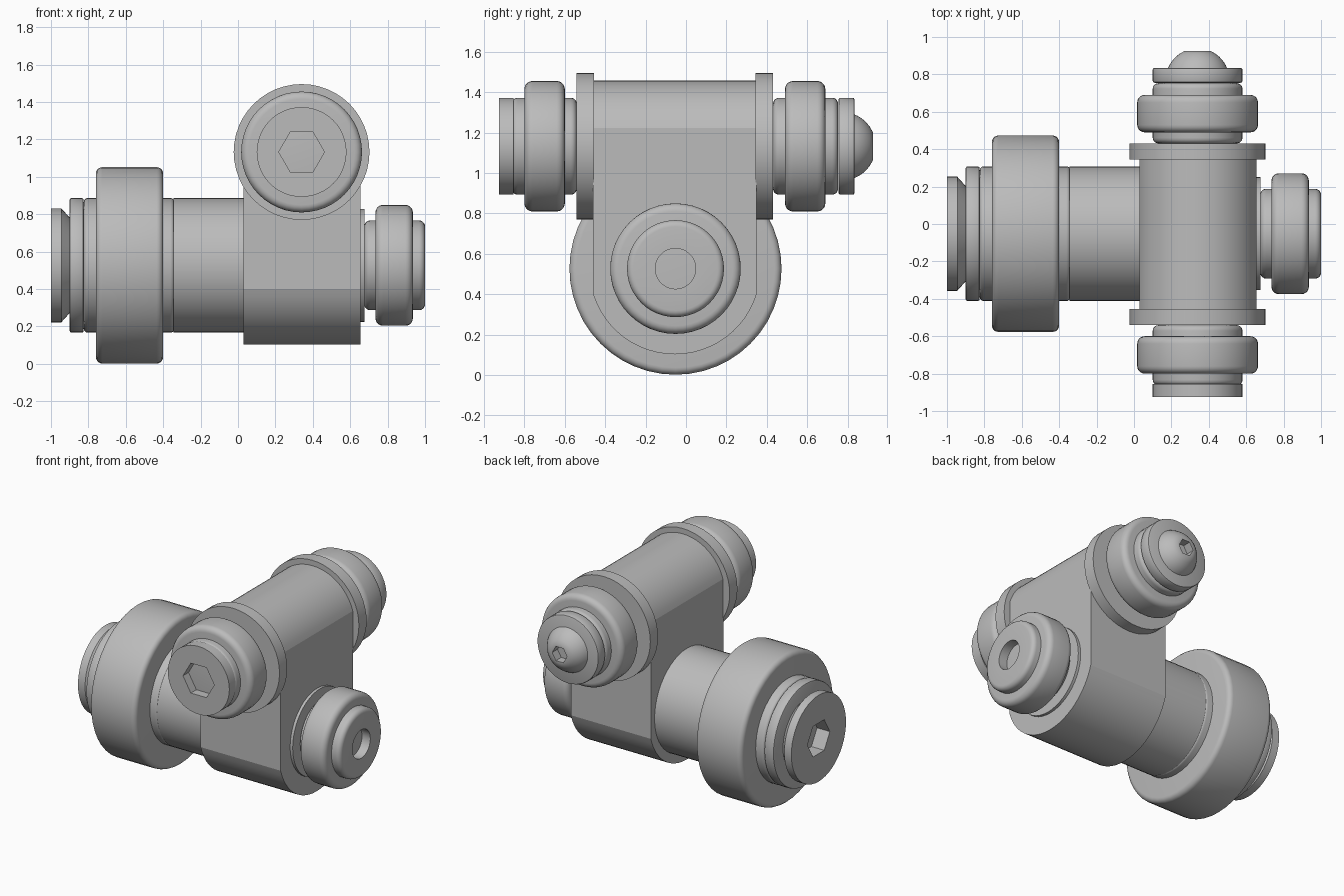
import bpy, bmesh
from math import sin, cos, pi, radians, asin, sqrt

cube = bpy.data.objects.get("Cube")
if cube:
    bpy.data.objects.remove(cube, do_unlink=True)

SEG = 48
MAIN = (0, -0.052, 0.527)      # centre line of the main shaft, along x
CROSS = (0.34, 0, 1.133)       # centre line of the upper barrel, along y

grey = bpy.data.materials.new("machined_grey")
grey.use_nodes = True
colour = (0.5, 0.5, 0.5, 1)
grey.diffuse_color = colour
grey.node_tree.nodes["Principled BSDF"].inputs["Base Color"].default_value = colour


def finish(bm, name, angle):
    """Turn a bmesh into a smooth shaded object with sharp creases."""
    bmesh.ops.recalc_face_normals(bm, faces=bm.faces[:])
    for f in bm.faces:
        f.smooth = True
    for e in bm.edges:
        e.smooth = e.calc_face_angle(0) < radians(angle)
    mesh = bpy.data.meshes.new(name)
    bm.to_mesh(mesh)
    bm.free()
    mesh.materials.append(grey)
    obj = bpy.data.objects.new(name, mesh)
    bpy.context.collection.objects.link(obj)


def lathe(name, axis, profile):
    """Revolve (position, radius[, 'hex']) points about a centre line."""
    bm = bmesh.new()
    cx, cy, cz = MAIN if axis == "x" else CROSS
    rings = []
    for t, r, *shape in profile:
        ring = []
        for i in range(SEG):
            a = 2 * pi * i / SEG
            rad = r
            if shape:
                rad *= cos(pi / 6) / cos((a - pi / 6) % (pi / 3) - pi / 6)
            u, v = rad * sin(a), rad * cos(a)
            ring.append(bm.verts.new((t, cy + u, cz + v) if axis == "x"
                                     else (cx + u, t, cz + v)))
        rings.append(ring)
    for p, q in zip(rings, rings[1:]):
        for i in range(SEG):
            j = (i + 1) % SEG
            bm.faces.new((p[i], p[j], q[j], q[i]))
    bm.faces.new(rings[0])
    bm.faces.new(rings[-1])
    finish(bm, name, 30)


def rounded(t0, t1, r, b, steps=5):
    """Profile of a disc whose two rims have fillets of radius b."""
    arc = [(b - b * cos(k * pi / 2 / steps), r - b + b * sin(k * pi / 2 / steps))
           for k in range(steps + 1)]
    return [(t0 + d, q) for d, q in arc] + [(t1 - d, q) for d, q in reversed(arc)]


def arch(name, axis, centre, radius, half, sign, reach, span):
    """Prism with a rounded end, its arc clipped by two flat sides."""
    c, z = centre
    limit = asin(half / radius)
    pts = [(c - half, reach)]
    for k in range(25):
        a = -limit + 2 * limit * k / 24
        pts.append((c + radius * sin(a), z + sign * radius * cos(a)))
    pts.append((c + half, reach))
    bm = bmesh.new()
    ends = []
    for s in span:
        ends.append([bm.verts.new((s, p, q) if axis == "x" else (p, s, q))
                     for p, q in pts])
    for i in range(len(pts)):
        j = (i + 1) % len(pts)
        bm.faces.new((ends[0][i], ends[0][j], ends[1][j], ends[1][i]))
    for end in ends:
        bm.faces.new(end)
    finish(bm, name, 12)


# Central block: rounded below around the shaft, rounded above as a barrel
arch("block_lower", "x", (-0.055, 0.527), 0.424, 0.405, -1, 1.133, (0.03, 0.655))
arch("block_barrel", "y", (0.3425, 1.133), 0.325, 0.3125, 1, 1.133, (-0.46, 0.35))

# Main shaft with its large roller
lathe("main_shaft", "x", [(-0.345, 0.36), (0.04, 0.36)])
lathe("large_roller", "x", rounded(-0.76, -0.40, 0.525, 0.035))
lathe("large_roller_hub", "x", rounded(-0.825, -0.34, 0.36, 0.022))
lathe("large_washer", "x", rounded(-0.9, -0.825, 0.36, 0.01, 2))
lathe("large_screw", "x", [(-0.89, 0.255), (-0.9, 0.255), (-0.945, 0.305),
                           (-1, 0.305), (-1, 0.125, "hex"), (-0.88, 0.125, "hex")])

# Small roller on the left end, with a drilled hub
lathe("left_washer", "x", [(0.64, 0.302), (0.675, 0.302)])
lathe("left_roller", "x", rounded(0.735, 0.935, 0.323, 0.04))
lathe("left_roller_hub", "x", rounded(0.675, 1.0, 0.24, 0.032)
      + [(1.0, 0.1), (0.86, 0.1), (0.83, 0.005)])

# Flange, roller and hub at each end of the barrel
for side, s in (("front", -1), ("back", 1)):
    def at(d):
        return -0.055 + s * d
    lathe(side + "_flange", "y", [(at(0.40), 0.363), (at(0.486), 0.363)])
    for part, a, b, r, fillet in (("roller", 0.545, 0.745, 0.323, 0.04),
                                  ("roller_hub", 0.486, 0.808, 0.24, 0.03)):
        lo, hi = sorted((at(a), at(b)))
        lathe(side + "_" + part, "y", rounded(lo, hi, r, fillet))

# Front screw head with hexagon socket
lathe("front_screw", "y", [(-0.855, 0.24), (-0.925, 0.24),
                           (-0.925, 0.122, "hex"), (-0.82, 0.122, "hex")])

# Back washer and domed screw
lathe("back_washer", "y", rounded(0.755, 0.835, 0.24, 0.01, 2))
dome = [(0.83, 0.155)]
for k in range(7):
    t = 0.835 + 0.09 * k / 6
    dome.append((t, sqrt(0.17 ** 2 - (t - 0.77) ** 2)))
dome += [(0.925, 0.058, "hex"), (0.865, 0.058, "hex")]
lathe("back_dome_screw", "y", dome)
